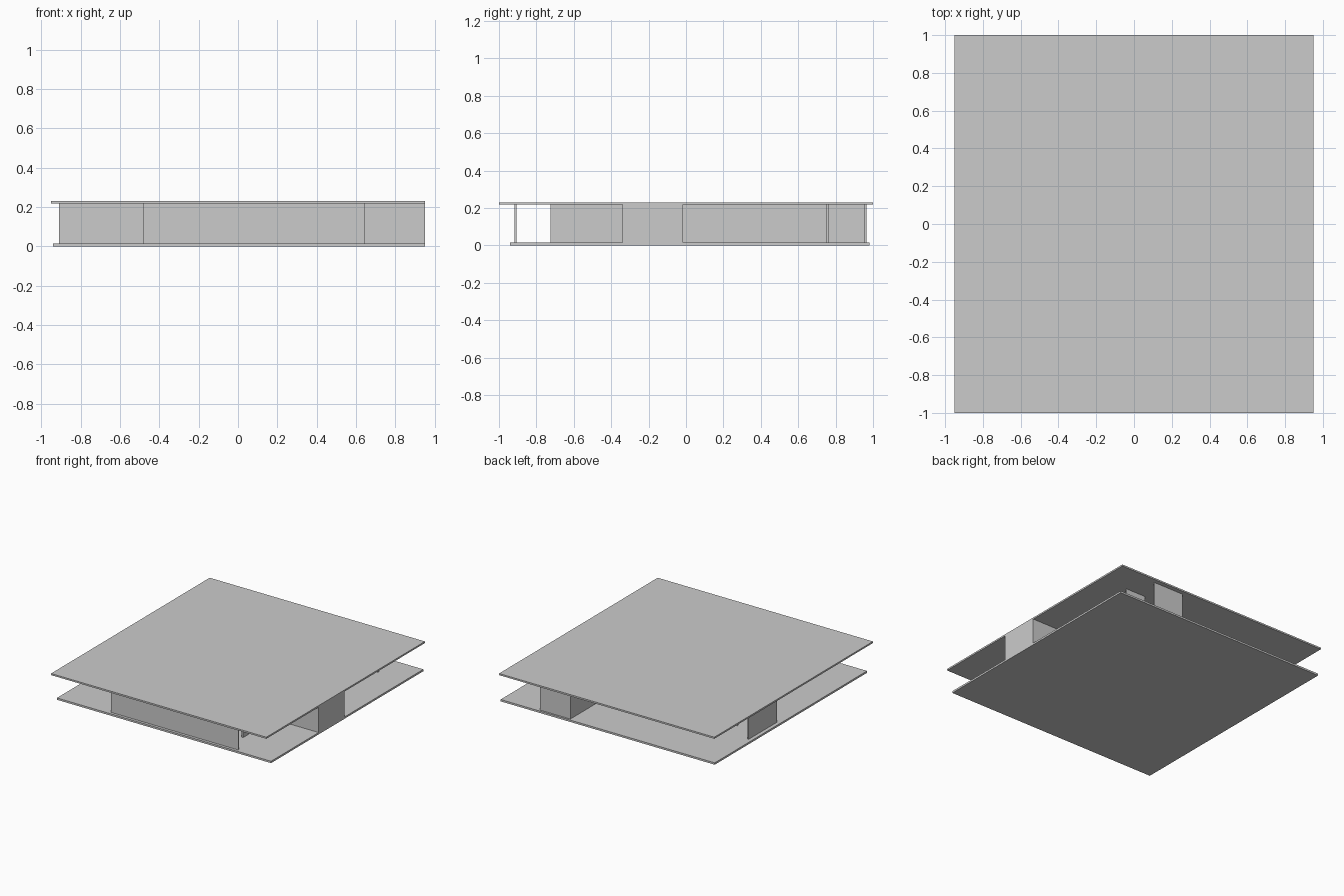
import bpy

if "Cube" in bpy.data.objects:
    bpy.data.objects.remove(bpy.data.objects["Cube"])

T = 0.012                 # wall thickness
FLOOR_TOP, ROOF_BOTTOM, TOP = 0.015, 0.217, 0.23


def box(name, x0, x1, y0, y1, z0=FLOOR_TOP, z1=ROOF_BOTTOM):
    bpy.ops.mesh.primitive_cube_add(
        size=1, location=((x0 + x1) / 2, (y0 + y1) / 2, (z0 + z1) / 2))
    ob = bpy.context.object
    ob.name = name
    ob.scale = (x1 - x0, y1 - y0, z1 - z0)
    bpy.ops.object.transform_apply(location=False, rotation=False, scale=True)
    return ob


def wall_x(name, x0, x1, y):
    """Wall running along x, with its front face at y."""
    return box(name, x0, x1, y, y + T)


def wall_y(name, y0, y1, x):
    """Wall running along y, with its left face at x."""
    return box(name, x, x + T, y0, y1)


# Slabs
box("floor_slab", -0.94, 0.95, -0.94, 0.98, 0, FLOOR_TOP)
box("roof_slab", -0.95, 0.95, -1.0, 1.0, ROOF_BOTTOM, TOP)

# Free-standing front wall
wall_x("front_wall", -0.48, 0.645, -0.918)

# Right-hand bay, flush with the slab edge
wall_y("right_bay_outer_wall", -0.34, -0.017, 0.95 - T)
wall_x("right_bay_front_wall", 0.54, 0.95 - T, -0.34)
wall_x("right_bay_back_wall", 0.345 + T, 0.95 - T, -0.017 - T)
wall_y("front_inner_wall", -0.725, -0.34, 0.54)

# Back L-shaped wall and its screen
wall_x("back_wall", 0.345, 0.615, 0.965 - T)
wall_y("back_inner_wall", -0.017 - T, 0.965 - T, 0.345)
wall_x("back_screen", 0.535, 0.71, 0.75)

# Left L-shaped wall and its screen
wall_y("left_wall", 0.15, 0.51, -0.91)
wall_x("left_inner_wall", -0.91 + T, -0.2, 0.15)
wall_x("left_screen", -0.71, 0.345, 0.355)
